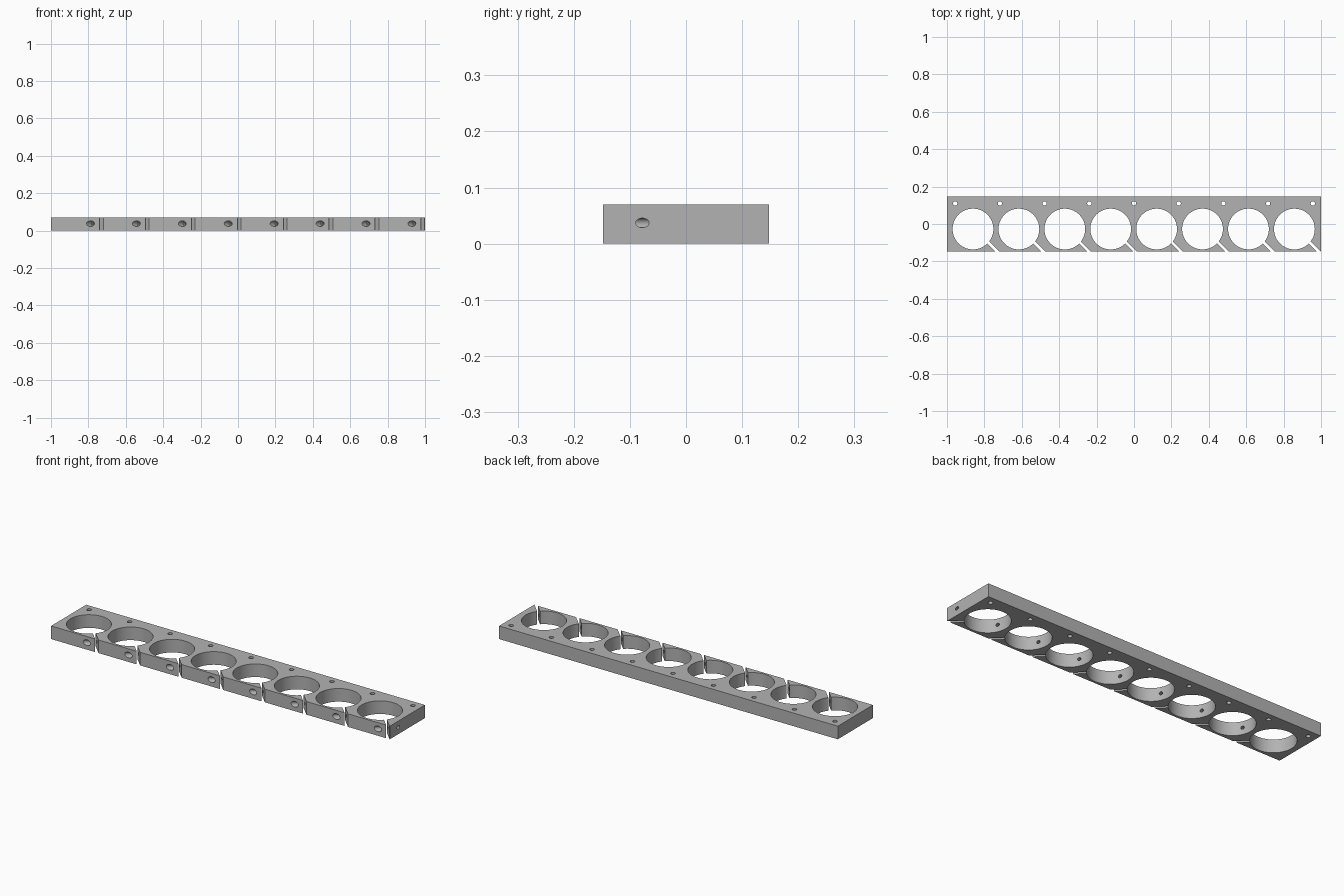
import bpy, bmesh
from math import radians
from mathutils import Matrix, Vector

if "Cube" in bpy.data.objects:
    bpy.data.objects.remove(bpy.data.objects["Cube"])

HEIGHT, HALF_DEPTH = 0.07, 0.148
BORE_Y, BORE_R, PITCH = -0.027, 0.109, 0.2455
bore_xs = [-0.861 + PITCH * i for i in range(8)]

grey = bpy.data.materials.new("satin grey")
grey.use_nodes = True
grey.diffuse_color = (0.45, 0.45, 0.45, 1)
grey.node_tree.nodes["Principled BSDF"].inputs["Base Color"].default_value = grey.diffuse_color


def new_object(name, bm):
    mesh = bpy.data.meshes.new(name)
    bm.to_mesh(mesh)
    bm.free()
    mesh.materials.append(grey)
    obj = bpy.data.objects.new(name, mesh)
    bpy.context.collection.objects.link(obj)
    return obj


def add_box(bm, size, matrix):
    bmesh.ops.create_cube(bm, size=1, matrix=matrix @ Matrix.Diagonal((*size, 1)))


def add_cylinder(bm, start, end, radius, segments):
    start, end = Vector(start), Vector(end)
    axis = end - start
    turn = axis.to_track_quat('Z', 'Y').to_matrix().to_4x4()
    bmesh.ops.create_cone(bm, cap_ends=True, segments=segments, radius1=radius,
                          radius2=radius, depth=axis.length,
                          matrix=Matrix.Translation((start + end) / 2) @ turn)


# Main bar
bm = bmesh.new()
add_box(bm, (2, 2 * HALF_DEPTH, HEIGHT), Matrix.Translation((0, 0, HEIGHT / 2)))
bar = new_object("clamp_bar", bm)

bores, slots, mounts, heads, screws = [bmesh.new() for _ in range(5)]
diagonal = Vector((1, 1, 0)).normalized()
for x in bore_xs:
    # Large round opening
    add_cylinder(bores, (x, BORE_Y, -0.1), (x, BORE_Y, 0.2), BORE_R, 80)
    # Diagonal clamping slit, from the opening to the front face
    place = Matrix.Translation((x + 0.010, BORE_Y, HEIGHT / 2)) @ Matrix.Rotation(radians(-45), 4, 'Z')
    add_box(slots, (0.16, 0.014, 0.3), place @ Matrix.Translation((0.15, 0, 0)))
    # Clamping screw hole crossing the slit, with a wider recess for the head
    entry = Vector((x + 0.072, -HALF_DEPTH, 0.037))
    add_cylinder(heads, entry - diagonal * 0.04, entry + diagonal * 0.022, 0.015, 24)
    add_cylinder(screws, entry - diagonal * 0.03, entry + diagonal * 0.125, 0.0085, 20)

# Mounting holes along the back edge
for i in range(9):
    x = -0.956 + 0.239 * i
    add_cylinder(mounts, (x, 0.11, -0.1), (x, 0.11, 0.2), 0.0115, 24)

# Cut every feature out of the bar
bpy.context.view_layer.objects.active = bar
for name, bm in (("bores", bores), ("slots", slots), ("mounts", mounts),
                 ("heads", heads), ("screws", screws)):
    cutter = new_object(name + "_cutter", bm)
    cutter.hide_render = True
    cut = bar.modifiers.new(name, 'BOOLEAN')
    cut.operation, cut.solver, cut.object = 'DIFFERENCE', 'EXACT', cutter
    bpy.ops.object.modifier_apply(modifier=cut.name)
    bpy.data.objects.remove(cutter)

bpy.ops.object.select_all(action='DESELECT')
bar.select_set(True)
bpy.ops.object.shade_smooth_by_angle(angle=radians(30))
